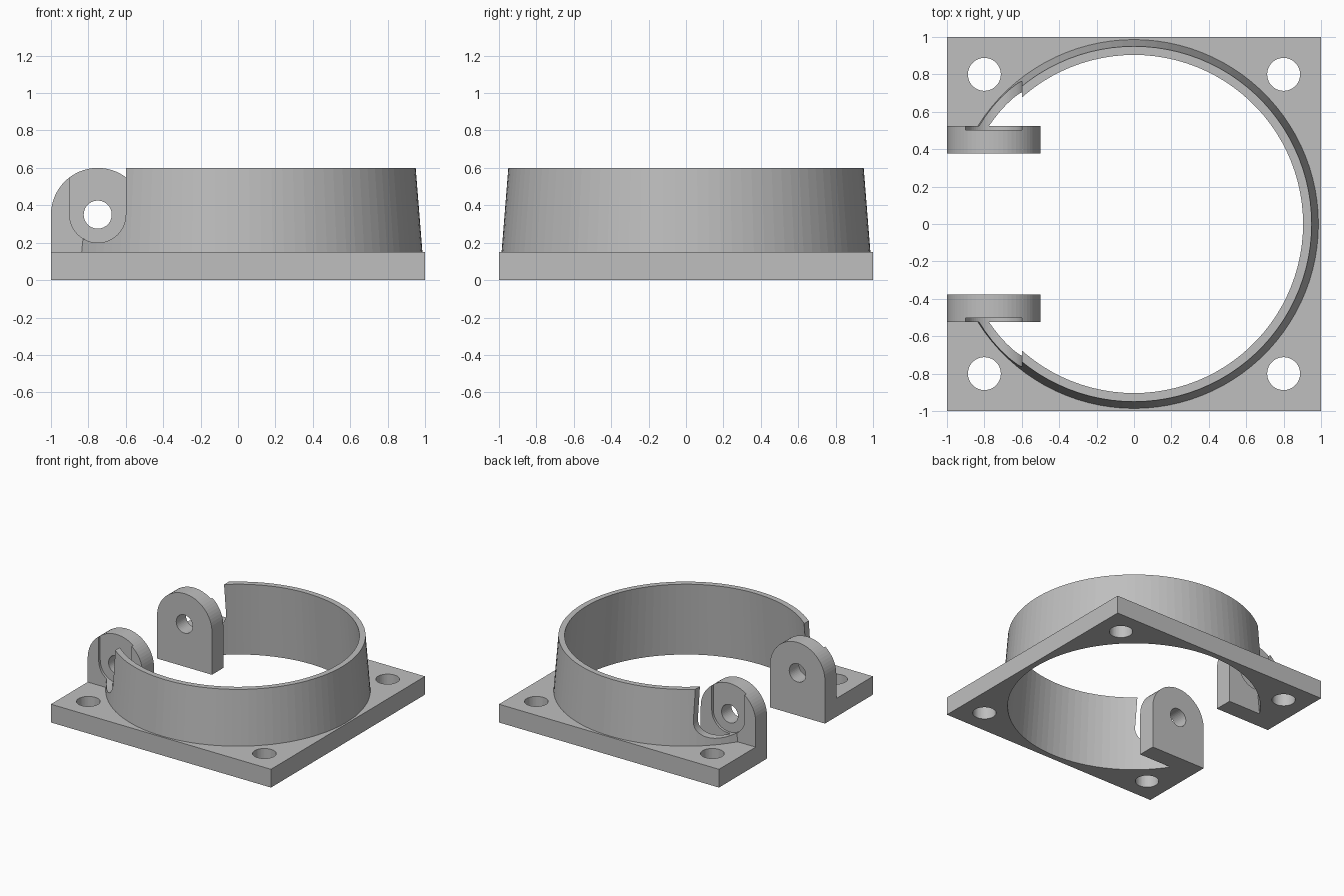
import bpy
import bmesh
from math import cos, sin, pi

if "Cube" in bpy.data.objects:
    bpy.data.objects.remove(bpy.data.objects["Cube"], do_unlink=True)

grey = bpy.data.materials.new("plain_grey")
grey.use_nodes = True
grey.diffuse_color = (0.52, 0.52, 0.52, 1)
grey.node_tree.nodes["Principled BSDF"].inputs["Base Color"].default_value = (0.52, 0.52, 0.52, 1)

SEGMENTS = 100
PIN_X, PIN_Z = -0.75, 0.35
LUG_IN, LUG_OUT = 0.376, 0.523


def finish(bm, name):
    bmesh.ops.recalc_face_normals(bm, faces=bm.faces)
    mesh = bpy.data.meshes.new(name)
    bm.to_mesh(mesh)
    bm.free()
    mesh.materials.append(grey)
    obj = bpy.data.objects.new(name, mesh)
    bpy.context.collection.objects.link(obj)
    return obj


def box(name, x0, x1, y0, y1, z0, z1):
    bm = bmesh.new()
    bmesh.ops.create_cube(bm, size=1)
    for v in bm.verts:
        v.co.x = x1 if v.co.x > 0 else x0
        v.co.y = y1 if v.co.y > 0 else y0
        v.co.z = z1 if v.co.z > 0 else z0
    return finish(bm, name)


def cone(name, x, y, z0, z1, r0, r1, segments):
    bm = bmesh.new()
    bmesh.ops.create_cone(bm, cap_ends=True, segments=segments,
                          radius1=r0, radius2=r1, depth=z1 - z0)
    bmesh.ops.translate(bm, verts=bm.verts, vec=(x, y, (z0 + z1) / 2))
    return finish(bm, name)


def prism(name, profile, y0, y1):
    """Extrude an x-z outline along y."""
    bm = bmesh.new()
    face = bm.faces.new([bm.verts.new((x, y0, z)) for x, z in profile])
    ext = bmesh.ops.extrude_face_region(bm, geom=[face])
    moved = [g for g in ext["geom"] if isinstance(g, bmesh.types.BMVert)]
    bmesh.ops.translate(bm, verts=moved, vec=(0, y1 - y0, 0))
    return finish(bm, name)


def arc(radius, start, end, steps=32):
    return [(PIN_X + radius * cos(start + (end - start) * i / steps),
             PIN_Z + radius * sin(start + (end - start) * i / steps))
            for i in range(steps + 1)]


def combine(target, tool, operation):
    mod = target.modifiers.new(operation, 'BOOLEAN')
    mod.operation = operation
    mod.solver = 'EXACT'
    mod.object = tool
    bpy.context.view_layer.objects.active = target
    bpy.ops.object.modifier_apply(modifier=mod.name)
    bpy.data.objects.remove(tool, do_unlink=True)


# Square flange with a tapered collar, bored through
body = box("flanged_collar", -1, 1, -1, 1, 0, 0.15)
combine(body, cone("collar", 0, 0, 0.1, 0.6, 0.99, 0.95, SEGMENTS), 'UNION')
combine(body, cone("bore", 0, 0, -0.1, 0.7, 0.96, 0.896, SEGMENTS), 'DIFFERENCE')

# Opening on one side
combine(body, box("opening", -1.2, -0.3, -0.51, 0.51, -0.1, 0.8), 'DIFFERENCE')

# Corner bolt holes
for sx in (-1, 1):
    for sy in (-1, 1):
        hole = cone("bolt_hole", sx * 0.8, sy * 0.8, -0.1, 0.3, 0.088, 0.088, 48)
        combine(body, hole, 'DIFFERENCE')

# Round-topped hinge lugs with a washer recess on the outer side
lug_outline = [(-1, 0), (-0.5, 0)] + arc(0.25, 0, pi)
recess_outline = [(-0.9, 1), *arc(0.15, pi, 2 * pi), (-0.6, 1)]
for side in (-1, 1):
    lug = prism("hinge_lug", lug_outline, side * LUG_IN, side * LUG_OUT)
    combine(body, lug, 'UNION')
    recess = prism("washer_recess", recess_outline, side * 0.503, side * 1.2)
    combine(body, recess, 'DIFFERENCE')

# Hinge pin hole through both lugs
pin = prism("pin_hole", arc(0.075, 0, 2 * pi, 40)[:-1], -0.7, 0.7)
combine(body, pin, 'DIFFERENCE')
